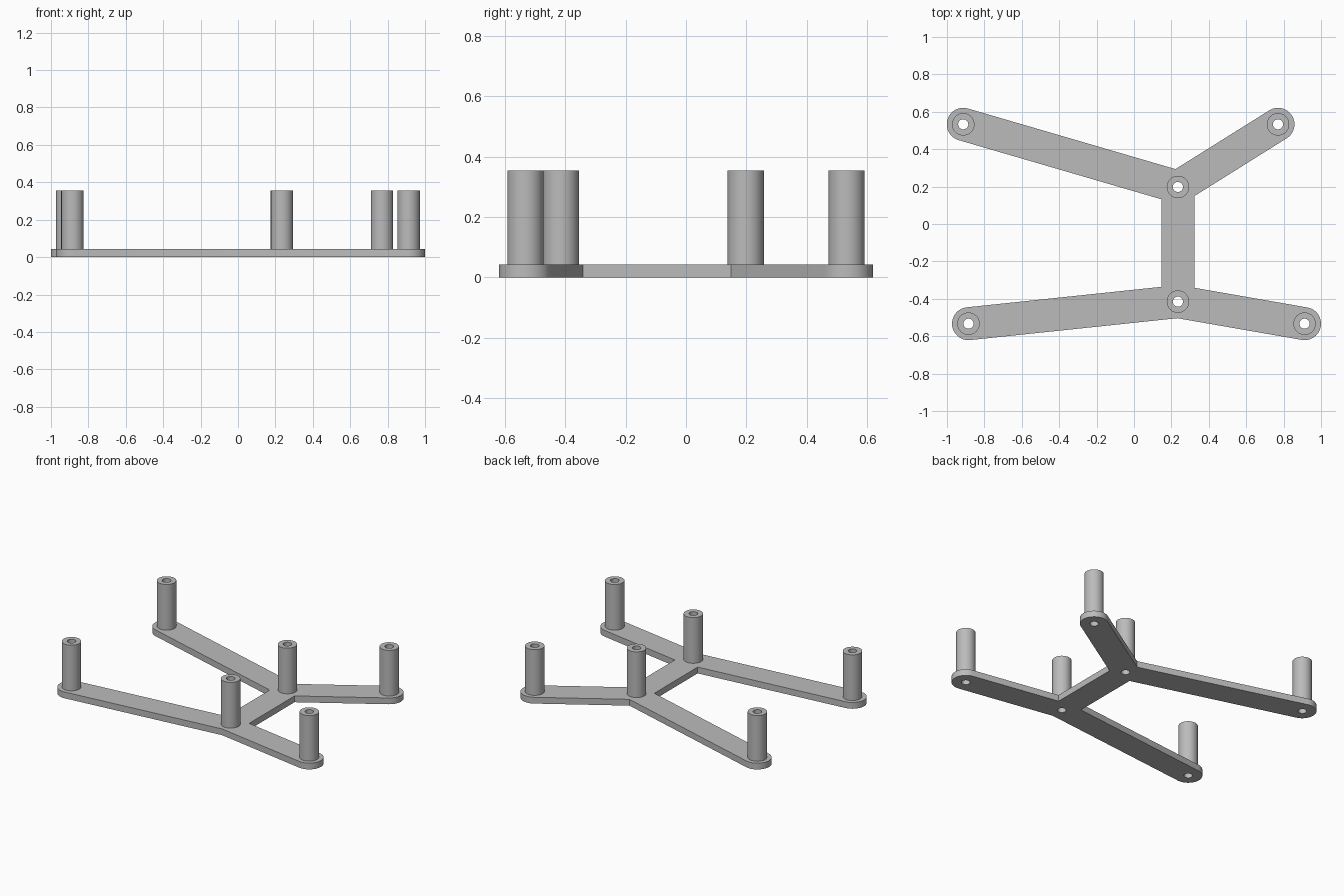
import bpy, bmesh, math
from mathutils import Vector

cube = bpy.data.objects.get("Cube")
if cube:
    bpy.data.objects.remove(cube, do_unlink=True)

# Main dimensions
THICK, TOP = 0.043, 0.355
ARM_R, POST_R, HOLE_R = 0.088, 0.06, 0.027
SEGS = 48

# Mounting points
points = {
    "back_right": Vector((-0.913, 0.533)),
    "back_left": Vector((0.77, 0.533)),
    "back_hub": Vector((0.235, 0.198)),
    "front_hub": Vector((0.235, -0.415)),
    "front_right": Vector((-0.885, -0.533)),
    "front_left": Vector((0.912, -0.533)),
}

grey = bpy.data.materials.new("grey_plastic")
grey.use_nodes = True
grey.diffuse_color = (0.5, 0.5, 0.5, 1)
grey.node_tree.nodes["Principled BSDF"].inputs["Base Color"].default_value = (0.5, 0.5, 0.5, 1)


def finish(name, bm):
    """Turn a bmesh into a shaded object."""
    bmesh.ops.remove_doubles(bm, verts=bm.verts, dist=1e-5)
    bmesh.ops.recalc_face_normals(bm, faces=bm.faces)
    mesh = bpy.data.meshes.new(name)
    bm.to_mesh(mesh)
    bm.free()
    mesh.materials.append(grey)
    obj = bpy.data.objects.new(name, mesh)
    bpy.context.collection.objects.link(obj)
    bpy.ops.object.select_all(action='DESELECT')
    obj.select_set(True)
    bpy.context.view_layer.objects.active = obj
    bpy.ops.object.shade_smooth_by_angle(angle=math.radians(30))
    return obj


def arc(centre, radius, start, sweep, count):
    return [centre + radius * Vector((math.cos(start + sweep * i / count),
                                      math.sin(start + sweep * i / count)))
            for i in range(count + 1)]


def frame_outline():
    """Walk round the arms: round off the tips, mitre the hub corners."""
    tour = ["front_right", "front_hub", "front_left", "front_hub", "back_hub",
            "back_left", "back_hub", "back_right", "back_hub", "front_hub"]
    outline = []
    for i, name in enumerate(tour):
        before, after = tour[i - 1], tour[(i + 1) % len(tour)]
        p = points[name]
        d1 = (p - points[before]).normalized()
        d2 = (points[after] - p).normalized()
        n1, n2 = Vector((d1.y, -d1.x)), Vector((d2.y, -d2.x))
        if before == after:
            outline += arc(p, ARM_R, math.atan2(n1.y, n1.x), math.pi, SEGS // 2)
        else:
            outline.append(p + (n1 + n2) * ARM_R / (1 + n1.dot(n2)))
    return outline


# Flat branching frame with a through hole at each mounting point
curve = bpy.data.curves.new("frame_profile", 'CURVE')
curve.dimensions = '2D'
curve.fill_mode = 'BOTH'
curve.extrude = THICK / 2
loops = [frame_outline()]
loops += [arc(p, HOLE_R, 0, math.tau, SEGS)[:-1] for p in points.values()]
for loop in loops:
    spline = curve.splines.new('POLY')
    spline.points.add(len(loop) - 1)
    for point, co in zip(spline.points, loop):
        point.co = (co.x, co.y, 0, 1)
    spline.use_cyclic_u = True
profile = bpy.data.objects.new("frame_profile", curve)
bpy.context.collection.objects.link(profile)
bpy.context.view_layer.update()
filled = bpy.data.meshes.new_from_object(
    profile.evaluated_get(bpy.context.evaluated_depsgraph_get()))
bm = bmesh.new()
bm.from_mesh(filled)
bmesh.ops.translate(bm, verts=bm.verts, vec=(0, 0, THICK / 2))
bpy.data.objects.remove(profile, do_unlink=True)
bpy.data.meshes.remove(filled)
finish("frame", bm)


# Hollow standoff posts
for name, p in points.items():
    bm = bmesh.new()
    section = [(POST_R, THICK), (POST_R, TOP), (HOLE_R, TOP), (HOLE_R, THICK)]
    verts = [bm.verts.new((r, 0, z)) for r, z in section]
    edges = [bm.edges.new(pair) for pair in zip(verts, verts[1:])]
    bmesh.ops.spin(bm, geom=verts + edges, cent=(0, 0, 0), axis=(0, 0, 1),
                   angle=math.tau, steps=SEGS)
    post = finish(name + "_post", bm)
    post.location = (p.x, p.y, 0)
